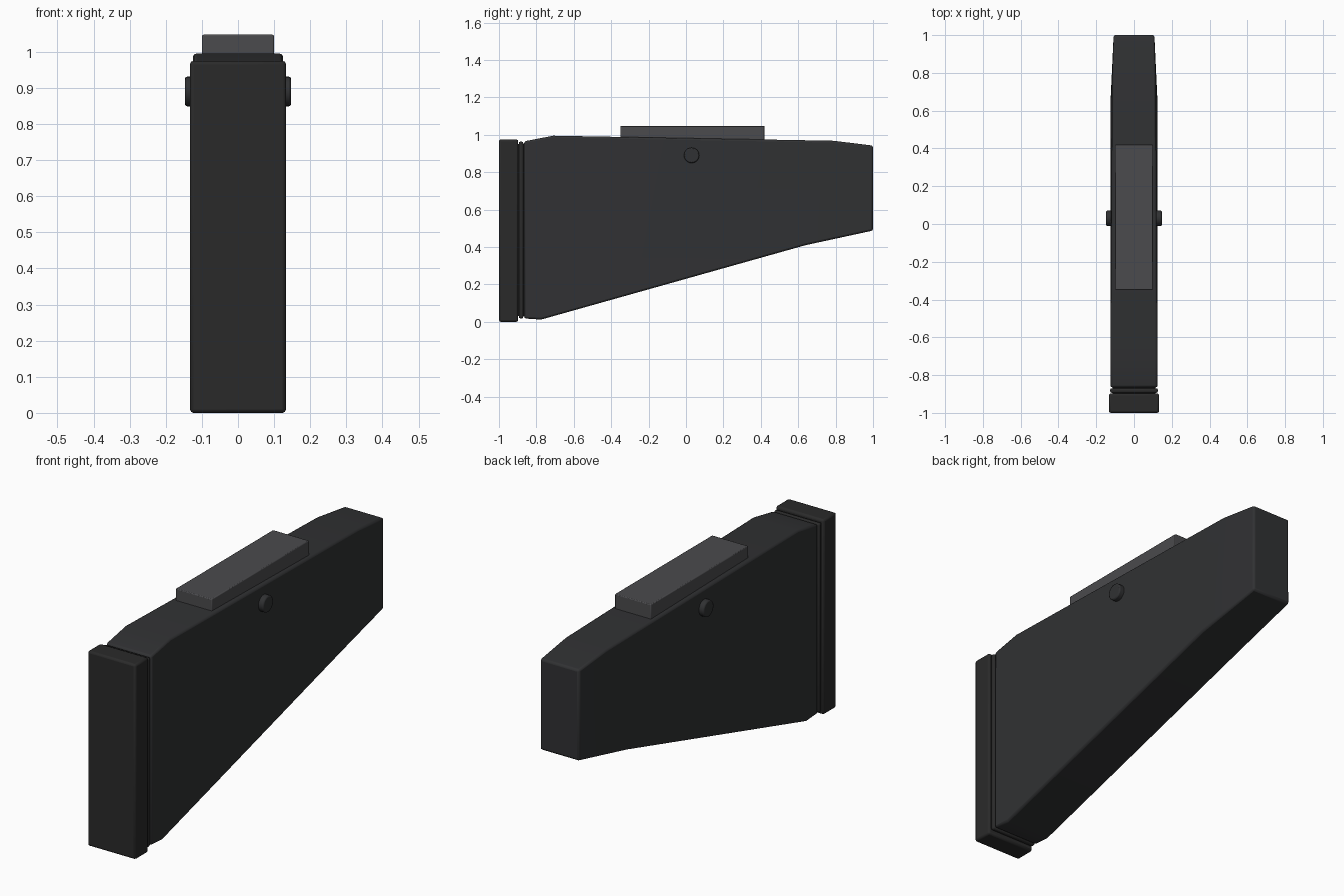
import bpy, bmesh, math

if "Cube" in bpy.data.objects:
    bpy.data.objects.remove(bpy.data.objects["Cube"])


def material(name, r, g, b):
    m = bpy.data.materials.new(name)
    m.diffuse_color = (r, g, b, 1)
    m.use_nodes = True
    m.node_tree.nodes["Principled BSDF"].inputs["Base Color"].default_value = m.diffuse_color
    return m


POLYMER = material("dark_polymer", 0.03, 0.031, 0.033, )
RUBBER = material("black_rubber", 0.023, 0.023, 0.023)
PANEL = material("grey_panel", 0.07, 0.07, 0.075)


def finish(ob, mat, width, segments=2):
    ob.data.materials.append(mat)
    bev = ob.modifiers.new("bevel", "BEVEL")
    bev.width, bev.segments = width, segments
    bev.limit_method, bev.angle_limit = "ANGLE", math.radians(30)
    bpy.context.view_layer.objects.active = ob
    ob.select_set(True)
    bpy.ops.object.shade_smooth_by_angle(angle=math.radians(30))
    ob.select_set(False)


def box(name, half_x, y0, y1, z0, z1, mat, bevel):
    bpy.ops.mesh.primitive_cube_add(size=1, location=(0, (y0 + y1) / 2, (z0 + z1) / 2))
    ob = bpy.context.object
    ob.name = name
    ob.scale = (2 * half_x, y1 - y0, z1 - z0)
    bpy.ops.object.transform_apply(location=False, rotation=False, scale=True)
    finish(ob, mat, bevel)
    return ob


# Stock body: four stations, each a lower and an upper (y, z, half width)
stations = [
    ((-0.865, 0.018, 0.125), (-0.865, 0.965, 0.125)),
    ((-0.775, 0.012, 0.125), (-0.71, 0.995, 0.125)),
    ((0.64, 0.41, 0.125), (0.79, 0.968, 0.115)),
    ((1.0, 0.488, 0.108), (1.0, 0.942, 0.108)),
]
bm = bmesh.new()
rings = []
for (ya, za, wa), (yb, zb, wb) in stations:
    rings.append([bm.verts.new(c) for c in
                  ((-wa, ya, za), (wa, ya, za), (wb, yb, zb), (-wb, yb, zb))])
for a, b in zip(rings, rings[1:]):
    for i in range(4):
        j = (i + 1) % 4
        bm.faces.new((a[i], a[j], b[j], b[i]))
bm.faces.new(rings[0])
bm.faces.new(rings[-1])
bmesh.ops.recalc_face_normals(bm, faces=bm.faces)
mesh = bpy.data.meshes.new("stock_body")
bm.to_mesh(mesh)
bm.free()
body = bpy.data.objects.new("stock_body", mesh)
bpy.context.collection.objects.link(body)
finish(body, POLYMER, 0.01)

# Butt pad, with a thin spacer and a recessed core joining it to the body
box("butt_pad", 0.133, -1.0, -0.897, 0.0, 0.975, RUBBER, 0.01)
box("spacer", 0.126, -0.894, -0.87, 0.018, 0.963, RUBBER, 0.008)
box("joint_core", 0.115, -0.92, -0.84, 0.03, 0.95, RUBBER, 0.003)

# Raised cheek rest on top
box("cheek_rest", 0.1, -0.35, 0.42, 0.95, 1.047, PANEL, 0.004)

# Round sling buttons on both sides
for side, label in ((-1, "left"), (1, "right")):
    bpy.ops.mesh.primitive_cylinder_add(vertices=24, radius=0.041, depth=0.047,
                                        location=(side * 0.1235, 0.03, 0.89),
                                        rotation=(0, math.pi / 2, 0))
    button = bpy.context.object
    button.name = "sling_button_" + label
    finish(button, POLYMER, 0.006)
